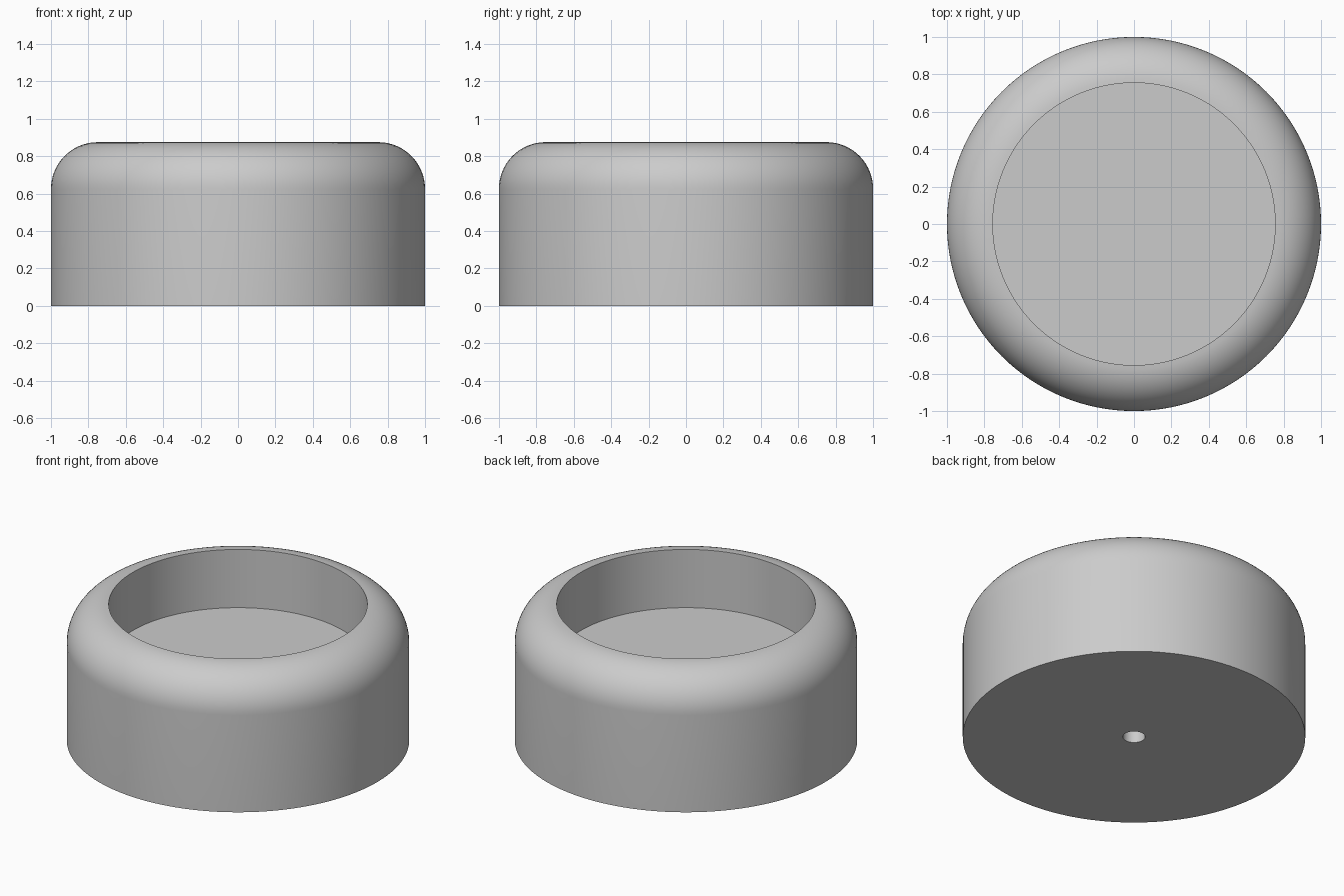
import bpy
import bmesh
import math
from mathutils import Vector

if "Cube" in bpy.data.objects:
    bpy.data.objects.remove(bpy.data.objects["Cube"])

SEGMENTS = 128
HEIGHT, RADIUS, FILLET = 0.875, 1.0, 0.25
RECESS_RADIUS, FLOOR_Z = 0.755, 0.5
HOLE_RADIUS, HOLE_DEPTH = 0.065, 0.25

# Plain grey material
grey = bpy.data.materials.new("light_grey")
grey.use_nodes = True
grey.diffuse_color = (0.6, 0.6, 0.6, 1)
grey.node_tree.nodes["Principled BSDF"].inputs["Base Color"].default_value = (0.6, 0.6, 0.6, 1)


def lathe(name, profile):
    """Revolve a (radius, z) profile around the z axis."""
    bm = bmesh.new()
    verts = [bm.verts.new((r, 0, z)) for r, z in profile]
    edges = [bm.edges.new(pair) for pair in zip(verts, verts[1:])]
    bmesh.ops.spin(bm, geom=verts + edges, cent=Vector(), axis=(0, 0, 1),
                   angle=math.tau, steps=SEGMENTS)
    bmesh.ops.remove_doubles(bm, verts=bm.verts, dist=0.0001)
    bmesh.ops.recalc_face_normals(bm, faces=bm.faces)
    mesh = bpy.data.meshes.new(name)
    bm.to_mesh(mesh)
    bm.free()
    mesh.materials.append(grey)
    obj = bpy.data.objects.new(name, mesh)
    bpy.context.collection.objects.link(obj)
    return obj


# Blind hole in the underside, then the outer wall
profile = [(0, HOLE_DEPTH), (HOLE_RADIUS, HOLE_DEPTH), (HOLE_RADIUS, 0), (RADIUS, 0)]

# Rounded shoulder, ending where the recess cuts it
end = math.acos((RECESS_RADIUS - RADIUS + FILLET) / FILLET)
for i in range(17):
    a = end * i / 16
    profile.append((RADIUS - FILLET + FILLET * math.cos(a),
                    HEIGHT - FILLET + FILLET * math.sin(a)))

# Recess wall and floor
profile += [(RECESS_RADIUS, FLOOR_Z), (0, FLOOR_Z)]

body = lathe("round_cup_body", profile)
bpy.context.view_layer.objects.active = body
body.select_set(True)
bpy.ops.object.shade_smooth_by_angle(angle=math.radians(30))
